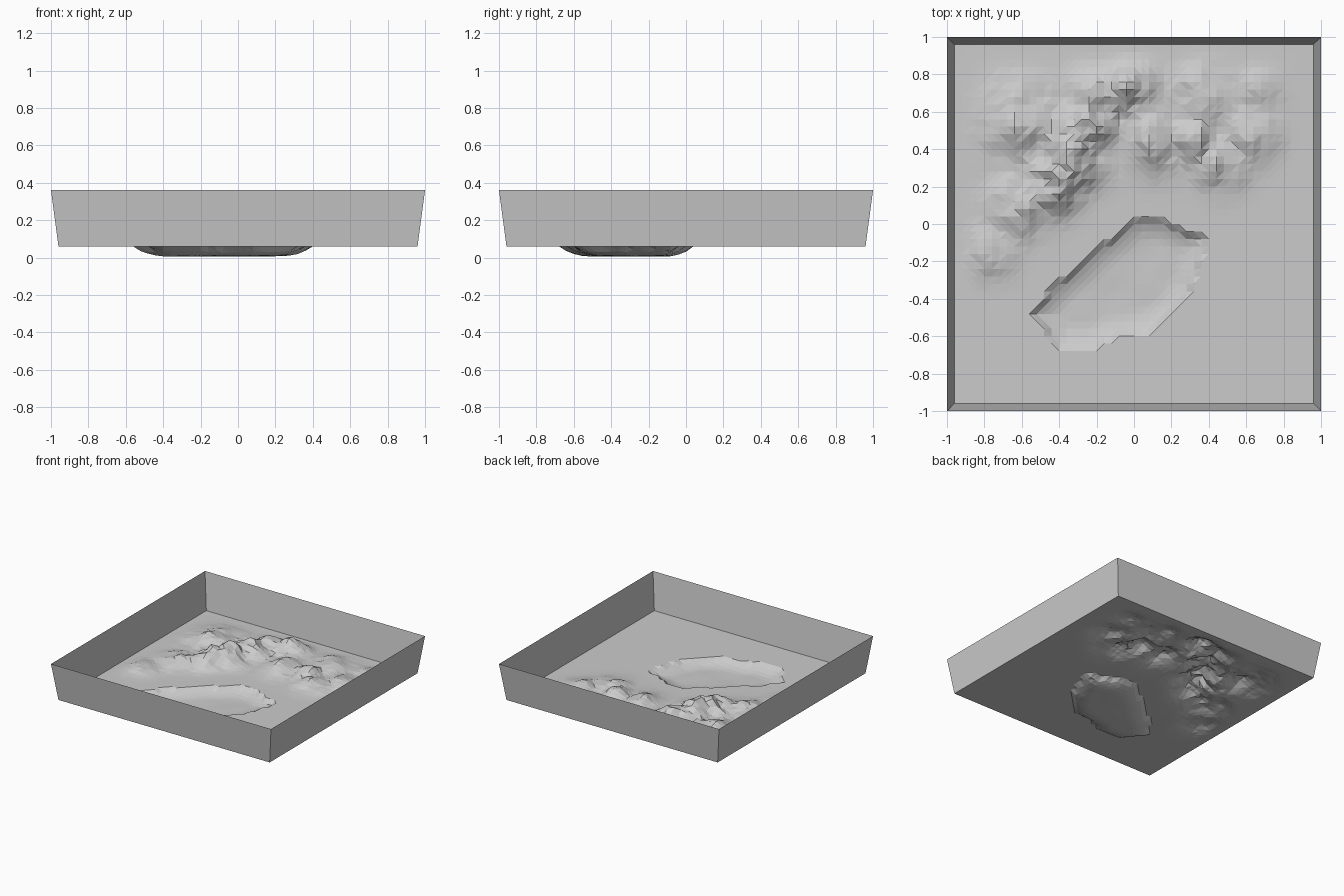
import bpy, bmesh, math
from mathutils import Vector, noise

if "Cube" in bpy.data.objects:
    bpy.data.objects.remove(bpy.data.objects["Cube"])

FLOOR, TOP = 0.06, 0.36
INNER, OUTER = 0.96, 1.0
N = 48

# crater outline (x, y) and mountain blobs (x, y, height, radius)
PIT = [(-.54, -.48), (-.42, -.33), (-.06, -.03), (.02, .02), (.14, .02),
       (.22, -.02), (.37, -.07), (.37, -.13), (.3, -.35), (.2, -.48),
       (.1, -.56), (-.13, -.61), (-.2, -.65), (-.4, -.65)]
RIDGE = [(-.43, .22, .14, .13), (-.33, .36, .14, .14), (-.27, .52, .11, .14),
         (-.2, .68, .09, .13), (-.02, .72, .09, .13), (-.6, .1, .06, .15),
         (-.78, -.15, .035, .13), (-.6, .55, .06, .2), (.12, .45, .06, .16),
         (.3, .45, .07, .12), (.46, .33, .06, .13), (.62, .48, .06, .13),
         (.35, .66, .045, .18), (.66, .7, .03, .12)]


def pit_distance(x, y):
    """Distance inside the outline, 0 when outside."""
    inside, best = False, 9.0
    p = Vector((x, y))
    for i, a in enumerate(PIT):
        b = PIT[i - 1]
        if (a[1] > y) != (b[1] > y) and x < (b[0] - a[0]) * (y - a[1]) / (b[1] - a[1]) + a[0]:
            inside = not inside
        va, vb = Vector(a), Vector(b)
        t = max(0, min(1, (p - va).dot(vb - va) / (vb - va).length_squared))
        best = min(best, (p - va - (vb - va) * t).length)
    return best if inside else 0.0


def height(x, y):
    d = pit_distance(x, y)
    if d > 0:
        t = min(1, (d + .03) / .16)
        rough = .004 * noise.noise(Vector((x * 6, y * 6, 2)))
        return max(0.004, FLOOR - .053 * t * (2 - t) + rough)
    h = max(a * math.exp(-((x - cx) ** 2 + (y - cy) ** 2) / (r * r)) for cx, cy, a, r in RIDGE)
    h *= 1 + .6 * noise.noise(Vector((x * 7, y * 7, 5))) + .3 * noise.noise(Vector((x * 15, y * 15, 1)))
    edge = max(0, min(1, (INNER - max(abs(x), abs(y))) / .15))
    return FLOOR + max(0, h) * edge


def finish(bm, name):
    mesh = bpy.data.meshes.new(name)
    bm.to_mesh(mesh)
    bm.free()
    bpy.context.collection.objects.link(bpy.data.objects.new(name, mesh))


# relief floor: one displaced sheet with mountains and a crater
bm = bmesh.new()
bmesh.ops.create_grid(bm, x_segments=N, y_segments=N, size=INNER)
for v in bm.verts:
    v.co.z = height(v.co.x, v.co.y)
bmesh.ops.triangulate(bm, faces=bm.faces[:])
finish(bm, "terrain_floor")

# four outward leaning walls with folded corners
bm = bmesh.new()
for k in range(4):
    c, s = round(math.cos(k * math.pi / 2)), round(math.sin(k * math.pi / 2))

    def pt(x, y, z):
        return bm.verts.new((x * c - y * s, x * s + y * c, z))
    a, b = pt(-INNER, -INNER, FLOOR), pt(INNER, -INNER, FLOOR)
    d, e = pt(INNER, -OUTER, TOP), pt(-INNER, -OUTER, TOP)
    corner, side = pt(OUTER, -OUTER, TOP), pt(OUTER, -INNER, TOP)
    bm.faces.new((a, b, d, e))
    bm.faces.new((b, corner, d))
    bm.faces.new((b, side, corner))
bmesh.ops.remove_doubles(bm, verts=bm.verts[:], dist=1e-4)
finish(bm, "tray_walls")
